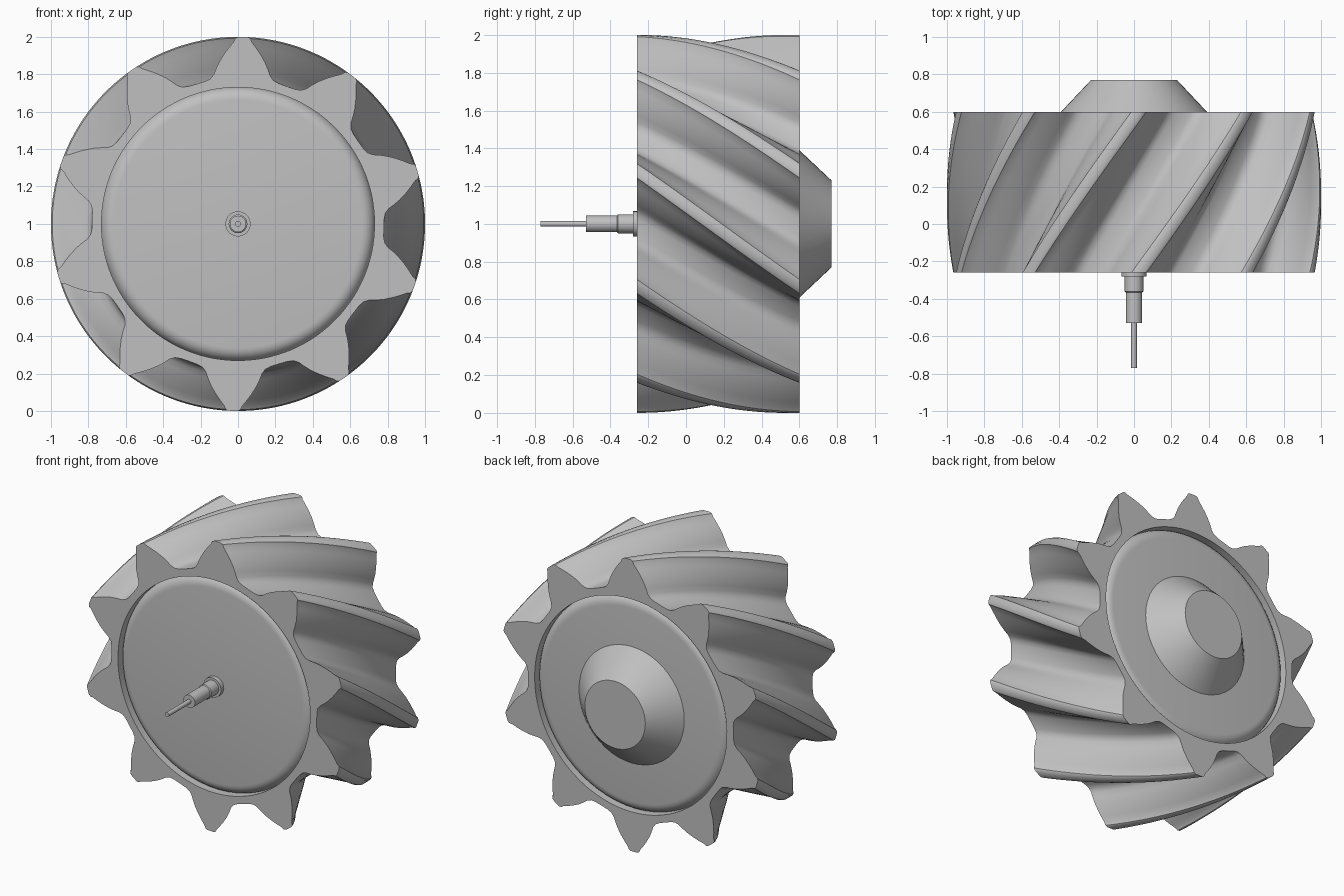
import bpy
import bmesh
from math import sin, cos, pi, radians

cube = bpy.data.objects.get("Cube")
if cube:
    bpy.data.objects.remove(cube, do_unlink=True)

FRONT, BACK = -0.26, 0.6
TEETH = 10
PITCH = 360 / TEETH
BORE = 0.73

metal = bpy.data.materials.new("plain grey")
metal.use_nodes = True
GREY = (0.53, 0.53, 0.53, 1)
metal.diffuse_color = GREY
metal.node_tree.nodes["Principled BSDF"].inputs["Base Color"].default_value = GREY


def point(r, angle, y):
    """Polar point around the gear axle, which runs along y at z = 1."""
    return (r * cos(angle), y, 1 + r * sin(angle))


def finish(name, bm, sharp=35):
    bmesh.ops.recalc_face_normals(bm, faces=bm.faces)
    mesh = bpy.data.meshes.new(name)
    bm.to_mesh(mesh)
    bm.free()
    mesh.materials.append(metal)
    obj = bpy.data.objects.new(name, mesh)
    bpy.context.collection.objects.link(obj)
    bpy.ops.object.select_all(action='DESELECT')
    bpy.context.view_layer.objects.active = obj
    obj.select_set(True)
    bpy.ops.object.shade_smooth_by_angle(angle=radians(sharp))
    return obj


def bridge(bm, a, b):
    for i in range(len(a)):
        j = (i + 1) % len(a)
        bm.faces.new((a[i], a[j], b[j], b[i]))


def turned(name, profile, sides):
    """Solid of revolution from (radius, y) pairs, capped at both ends."""
    bm = bmesh.new()
    rings = [[bm.verts.new(point(r, 2 * pi * i / sides, y)) for i in range(sides)]
             for r, y in profile]
    for a, b in zip(rings, rings[1:]):
        bridge(bm, a, b)
    bm.faces.new(rings[0])
    bm.faces.new(rings[-1])
    return finish(name, bm)


# Half a tooth, from the middle of the tip to the middle of the valley: (degrees, radius)
half = [(0, 1.0), (1.5, 1.0), (2.3, 0.993), (2.8, 0.975), (4.4, 0.945), (6, 0.915),
        (8, 0.875), (9.5, 0.84), (10.7, 0.81), (12.3, 0.79), (14.5, 0.782), (18, 0.78)]
tooth = [(-a, r) for a, r in reversed(half[1:-1])] + half
outline = [(88.5 + PITCH * k + a, r) for k in range(TEETH) for a, r in tooth]

# Toothed ring, twisted by one tooth from front to back
bm = bmesh.new()
STEPS = 24
outer = []
for s in range(STEPS + 1):
    t = s / STEPS
    y = FRONT + (BACK - FRONT) * t
    outer.append([bm.verts.new(point(r, radians(a - PITCH * t), y)) for a, r in outline])
for a, b in zip(outer, outer[1:]):
    bridge(bm, a, b)
bore = [[bm.verts.new(point(BORE, radians(a - turn), y)) for a, r in outline]
        for y, turn in ((FRONT, 0), (BACK, PITCH))]
bridge(bm, outer[0], bore[0])
bridge(bm, outer[-1], bore[1])
# Straight bore wall: the turned end ring lines up again after one tooth
n = len(tooth)
bridge(bm, bore[0], bore[1][n:] + bore[1][:n])
finish("toothed_ring", bm)

# Core with rounded rims, sitting just inside the ring
RIM, RECESS = 0.07, 0.01
R = BORE + 0.004
arc = [(R - RIM + RIM * sin(pi / 2 * i / 6), RIM * (1 - cos(pi / 2 * i / 6))) for i in range(7)]
core = [(r, FRONT + RECESS + d) for r, d in arc]
core += [(r, BACK - RECESS - d) for r, d in reversed(arc)]
turned("core", core, 64)

# Tapered boss at the back
turned("rear_boss", [(0.41, BACK - 0.02), (0.39, BACK), (0.23, 0.77)], 48)

# Stepped axle at the front
turned("axle_collar", [(0.067, FRONT + 0.02), (0.067, -0.28)], 32)
turned("axle_sleeve", [(0.05, -0.27), (0.05, -0.36), (0.044, -0.365), (0.044, -0.53)], 32)
turned("axle_pin", [(0.015, -0.52), (0.015, -0.77)], 20)
